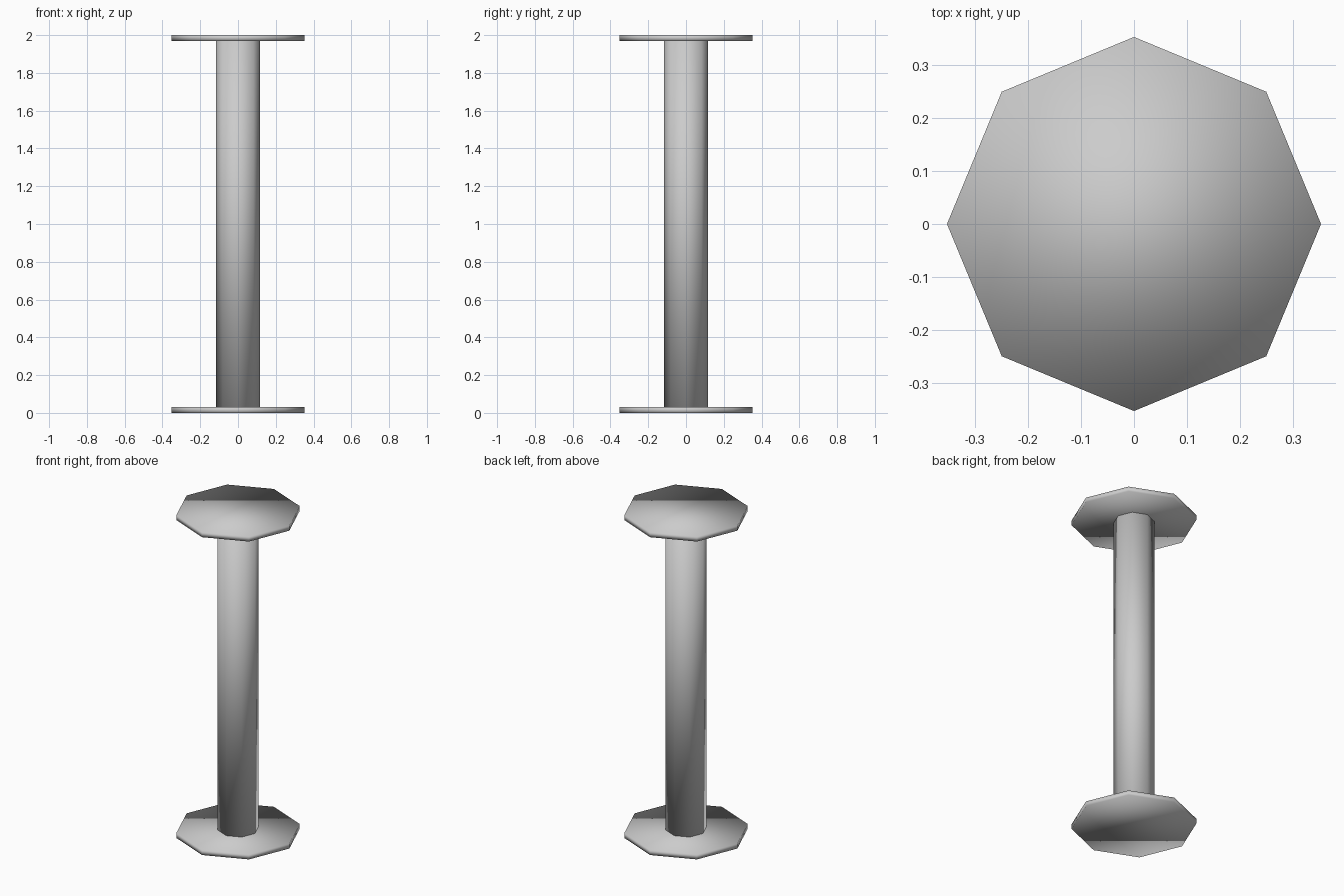
import bpy

if "Cube" in bpy.data.objects:
    bpy.data.objects.remove(bpy.data.objects["Cube"])

PLATE_RADIUS = 0.352
PLATE_THICKNESS = 0.03
COLUMN_RADIUS = 0.116
HEIGHT = 2.0


def octagon_prism(name, radius, z_low, z_high):
    """Eight-sided prism with corners on the x and y axes, fully smooth shaded."""
    bpy.ops.mesh.primitive_cylinder_add(
        vertices=8, radius=radius, depth=z_high - z_low,
        location=(0, 0, (z_low + z_high) / 2))
    obj = bpy.context.object
    obj.name = name
    bpy.ops.object.shade_smooth()
    return obj


# End plates
octagon_prism("base_plate", PLATE_RADIUS, 0, PLATE_THICKNESS)
octagon_prism("top_plate", PLATE_RADIUS, HEIGHT - PLATE_THICKNESS, HEIGHT)

# Column between the plates
column = octagon_prism("column", COLUMN_RADIUS, PLATE_THICKNESS, HEIGHT - PLATE_THICKNESS)
